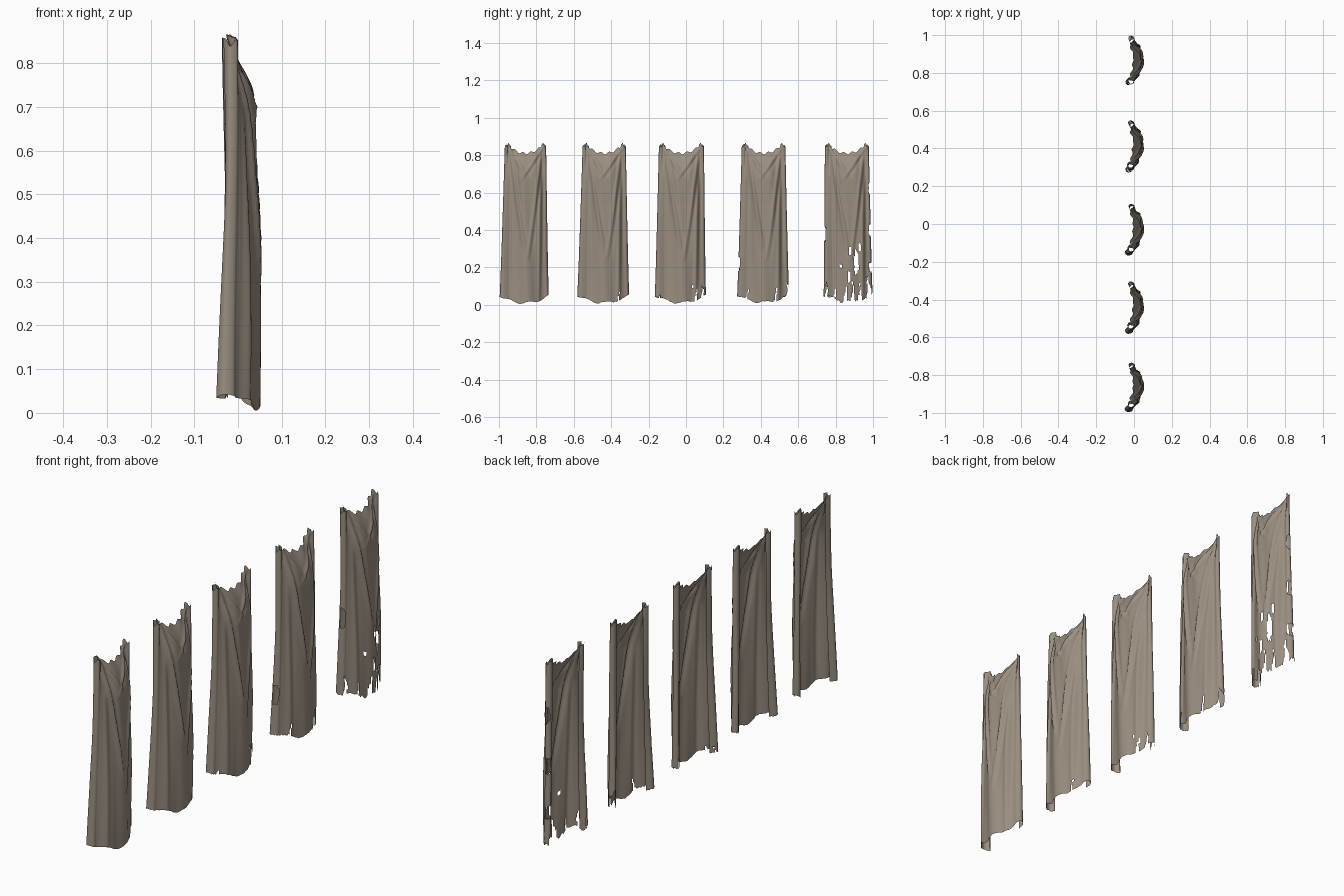
import bpy, bmesh, math, random

if "Cube" in bpy.data.objects:
    bpy.data.objects.remove(bpy.data.objects["Cube"])

random.seed(4)
COLS, ROWS = 84, 90

cloth = bpy.data.materials.new("taupe cloth")
cloth.diffuse_color = (0.32, 0.27, 0.215, 1)
cloth.use_nodes = True
cloth.node_tree.nodes["Principled BSDF"].inputs["Base Color"].default_value = cloth.diffuse_color

# plan section of the drape: (sideways -1..1, depth x), hems curl behind
SECTION = [(-0.70, -0.030), (-0.86, -0.048), (-1.0, -0.034), (-0.96, -0.008), (-0.82, 0.0),
           (-0.6, 0.022), (-0.3, 0.038), (0.0, 0.048), (0.3, 0.043), (0.6, 0.024),
           (0.8, 0.004), (0.94, 0.0), (1.0, -0.016), (0.92, -0.032), (0.78, -0.026)]

# long creases: (side, z) to (side, z), width, height
CREASES = [(-0.70, 0.82, -0.15, 0.40, 0.07, 0.010),
           (0.75, 0.82, 0.25, 0.35, 0.07, 0.010),
           (-0.8, 0.84, 0.0, 0.70, 0.08, 0.007),
           (0.8, 0.84, 0.0, 0.70, 0.08, 0.007),
           (0.72, 0.70, 0.58, 0.05, 0.07, 0.008),
           (-0.70, 0.65, -0.62, 0.08, 0.07, 0.006)]


def section(t):
    """Smooth point on the plan section, t in 0..1."""
    n = len(SECTION) - 1
    f = t * n
    i = min(int(f), n - 1)
    f -= i
    p = [SECTION[max(0, min(n, i + k))] for k in (-1, 0, 1, 2)]
    return [0.5 * (2 * b + (c - a) * f + (2 * a - 5 * b + 4 * c - d) * f * f
                   + (3 * b - a - 3 * c + d) * f ** 3) for a, b, c, d in zip(*p)]


def crease(s, z):
    """Outward push of all creases at this spot."""
    total = 0
    for s0, z0, s1, z1, w, h in CREASES:
        k = (z0 - z) / (z0 - z1)
        if -0.1 < k < 1.25:
            fade = math.sin(math.pi * (k + 0.1) / 1.35) ** 0.6
            off = (s - (s0 + (s1 - s0) * k)) / w
            total += h * fade * (math.exp(-off * off) - 0.5 * math.exp(-(off - 1.8) ** 2))
    return total


def torn(s, z, notches, holes):
    """True where the cloth is ripped away."""
    for s0, w, h in notches:
        if z < h and abs(s - s0 + 0.03 * math.sin(z * 60)) < w * (1 - z / h) ** 0.7:
            return True
    for s0, z0, w, h in holes:
        wob = 1 + 0.3 * math.sin(z * 110 + s * 25)
        if ((s - s0) / w) ** 2 + ((z - z0) / h) ** 2 < wob:
            return True
    return False


def banner(name, y_bot, w_bot, y_top, w_top, phase, fray, notches, holes):
    bm = bmesh.new()
    grid, info = [], {}
    ragged = [random.random() for _ in range(COLS + 1)]
    for j in range(ROWS + 1):
        v = j / ROWS
        row = []
        for i in range(COLS + 1):
            t = i / COLS
            s, d = section(t)
            # sagging neckline with pointed corners, and wavy bottom hem
            top = 0.86 - 0.05 * max(0, 1 - (s / 0.82) ** 2) ** 0.8 \
                - 0.10 * max(0, abs(s) - 0.85) + 0.006 * math.sin(t * 70 + phase)
            low = 0.048 - 0.038 * (1 - s * s) + 0.006 * math.sin(s * 8 + phase) \
                + fray * ragged[i]
            z = max(0, low + (top - low) * v)
            h = z / 0.86
            half = w_bot + (w_top - w_bot) * h ** 0.8
            y = y_bot + (y_top - y_bot) * h + s * half
            front = max(0, 1 - s * s) if 0.27 < t < 0.8 else 0
            x = d * (1.0 - 0.38 * min(1, h * 1.6) + 0.18 * max(0, h - 0.5))
            x += front * 0.012 * math.sin(math.pi * min(1, h)) 
            # cowl: neckline falls back at the middle
            x -= front * 0.045 * max(0, (z - 0.66) / 0.16) ** 2
            if 0.27 < t < 0.8:
                x += crease(s, z) * min(1, 4 * front)
            x += 0.003 * math.sin(s * 9 + phase * 2 + z * 5)
            vert = bm.verts.new((x, y, z))
            info[vert] = (s, z)
            row.append(vert)
        grid.append(row)
    for j in range(ROWS):
        for i in range(COLS):
            quad = (grid[j][i], grid[j][i + 1], grid[j + 1][i + 1], grid[j + 1][i])
            s = sum(info[q][0] for q in quad) / 4
            z = sum(info[q][1] for q in quad) / 4
            if not torn(s, z, notches, holes):
                bm.faces.new(quad).smooth = True
    bmesh.ops.delete(bm, geom=[q for q in bm.verts if not q.link_faces], context='VERTS')
    me = bpy.data.meshes.new(name)
    bm.to_mesh(me)
    bm.free()
    me.materials.append(cloth)
    bpy.context.collection.objects.link(bpy.data.objects.new(name, me))


# five hanging cloths, from whole to badly torn
banner("whole_cloth", -0.865, 0.133, -0.858, 0.110, 0.0, 0.0, [], [])
banner("worn_cloth", -0.4425, 0.141, -0.437, 0.115, 0.5, 0.004,
       [(0.6, 0.03, 0.07)], [])
banner("nicked_cloth", -0.03, 0.138, -0.024, 0.120, 0.2, 0.004,
       [(0.62, 0.05, 0.10), (0.86, 0.06, 0.11), (-0.8, 0.03, 0.07)],
       [(0.5, 0.10, 0.03, 0.012)])
banner("frayed_cloth", 0.4125, 0.141, 0.415, 0.116, 0.8, 0.006,
       [(0.5, 0.05, 0.11), (0.95, 0.08, 0.13), (-0.62, 0.04, 0.10)],
       [(-0.99, 0.22, 0.05, 0.04)])
banner("torn_cloth", 0.8675, 0.132, 0.860, 0.117, 0.4, 0.015,
       [(-0.9, 0.07, 0.13), (-0.55, 0.06, 0.09), (-0.1, 0.10, 0.10), (0.2, 0.07, 0.13),
        (0.5, 0.09, 0.12), (0.85, 0.12, 0.16)],
       [(0.36, 0.23, 0.11, 0.06), (0.04, 0.15, 0.06, 0.03), (0.1, 0.29, 0.04, 0.03),
        (0.5, 0.31, 0.05, 0.03), (-0.3, 0.21, 0.03, 0.02), (1.0, 0.40, 0.10, 0.03),
        (0.97, 0.20, 0.10, 0.03), (-1.0, 0.38, 0.06, 0.04), (1.0, 0.62, 0.06, 0.03)])
